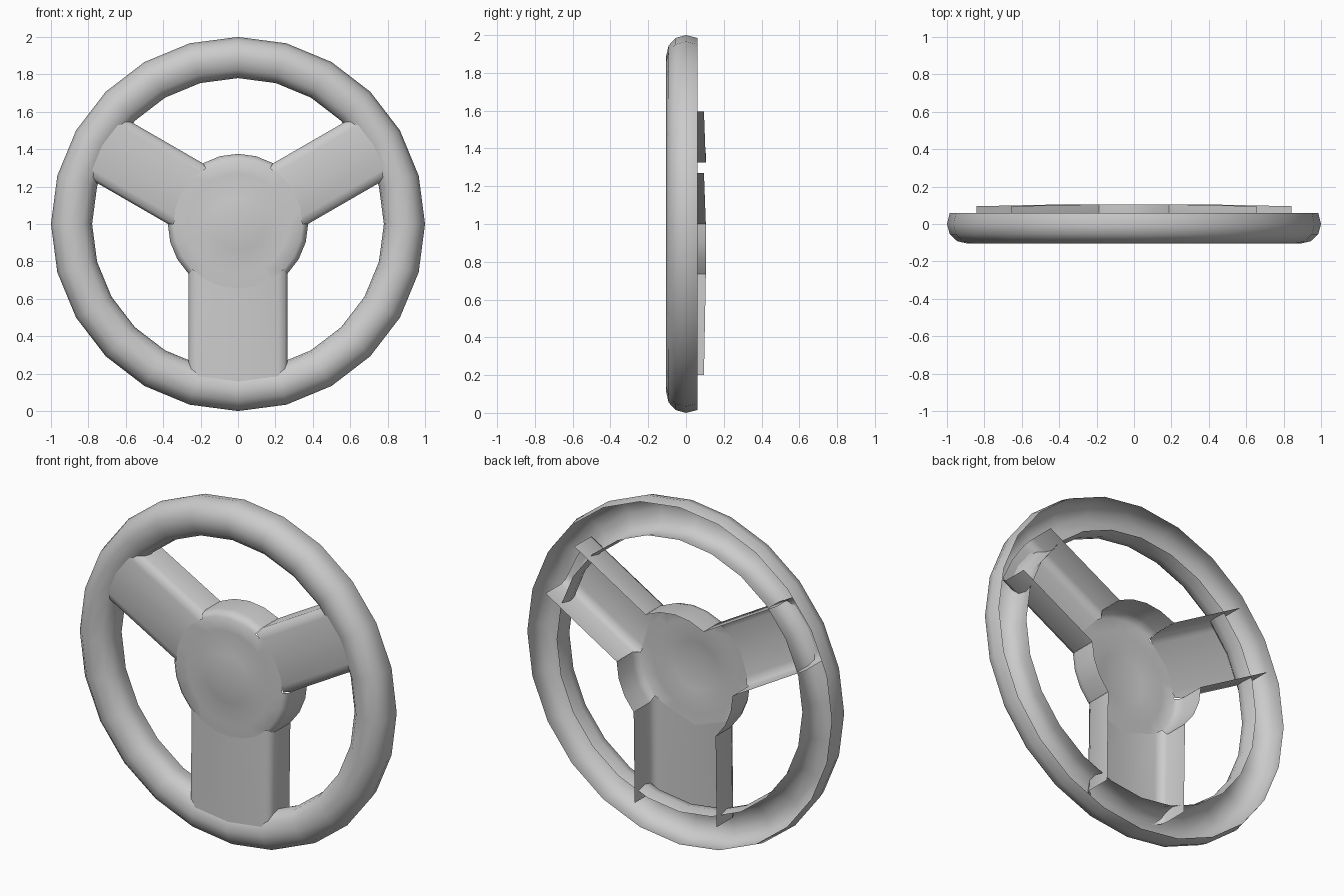
import bpy
import bmesh
from math import sin, cos, pi, sqrt, radians

if "Cube" in bpy.data.objects:
    bpy.data.objects.remove(bpy.data.objects["Cube"])

CZ = 1.0      # height of the wheel centre
SEG = 24      # sides around the wheel
HUB_R = 0.375


def make_object(name, bm, angle=60):
    bmesh.ops.remove_doubles(bm, verts=bm.verts, dist=0.0005)
    bmesh.ops.recalc_face_normals(bm, faces=bm.faces)
    mesh = bpy.data.meshes.new(name)
    bm.to_mesh(mesh)
    bm.free()
    obj = bpy.data.objects.new(name, mesh)
    bpy.context.collection.objects.link(obj)
    bpy.ops.object.select_all(action='DESELECT')
    obj.select_set(True)
    bpy.context.view_layer.objects.active = obj
    bpy.ops.object.shade_smooth_by_angle(angle=radians(angle))
    return obj


def grid(bm, rows):
    """Skin a list of equally long point rows with quads."""
    vs = [[bm.verts.new(p) for p in row] for row in rows]
    for a, b in zip(vs, vs[1:]):
        for i in range(len(a) - 1):
            bm.faces.new((a[i], a[i + 1], b[i + 1], b[i]))


def sweep(bm, profile, start, end):
    """Turn a (radius, y) profile about the wheel axis, angles in degrees."""
    n = round((end - start) * SEG / 360)
    rows = []
    for k in range(n + 1):
        a = radians(start + k * 360 / SEG)
        rows.append([(r * cos(a), y, CZ + r * sin(a)) for r, y in profile])
    grid(bm, rows)


# Rim: hollow ring, open at the back
bm = bmesh.new()
sweep(bm, [(0.795, 0.06), (0.78, 0.0), (0.79, -0.05), (0.825, -0.086),
           (0.89, -0.105), (0.945, -0.092), (0.985, -0.055),
           (1.0, 0.0), (0.985, 0.06)], 0, 360)
make_object("rim", bm)

# Hub: collar with shallow domed cap, and deep skirts between the spokes
bm = bmesh.new()
sweep(bm, [(0.0001, -0.105), (0.07, -0.103), (0.14, -0.097), (0.2, -0.087),
           (0.27, -0.087), (0.345, -0.083)], 0, 360)
for start, end in ((60, 120), (180, 225), (315, 360)):
    sweep(bm, [(0.345, -0.083), (0.367, -0.065), (HUB_R, -0.035),
               (HUB_R, 0.105)], start, end)
make_object("hub", bm)


# Spokes: open channels with rounded front edges
def spoke(name, degrees, half, reach):
    right = [(half - 0.05, -0.081), (half - 0.015, -0.07),
             (half, -0.04), (half, 0.105)]
    section = [(-x, y) for x, y in reversed(right)] + [(0, -0.081)] + right
    a = radians(degrees)
    rows = [[], []]
    for x, y in section:
        inner = HUB_R if y > -0.06 else 0.34
        lengths = (sqrt(inner ** 2 - x ** 2), sqrt(reach ** 2 - x ** 2))
        for row, length, shift in zip(rows, lengths, (0, -0.01)):
            row.append((length * cos(a) - x * sin(a), y + shift,
                        CZ + length * sin(a) + x * cos(a)))
    bm = bmesh.new()
    grid(bm, rows)
    make_object(name, bm)


spoke("spoke_right", 30, 0.187, 0.885)
spoke("spoke_left", 150, 0.187, 0.885)
spoke("spoke_bottom", 270, 0.265, 0.843)
